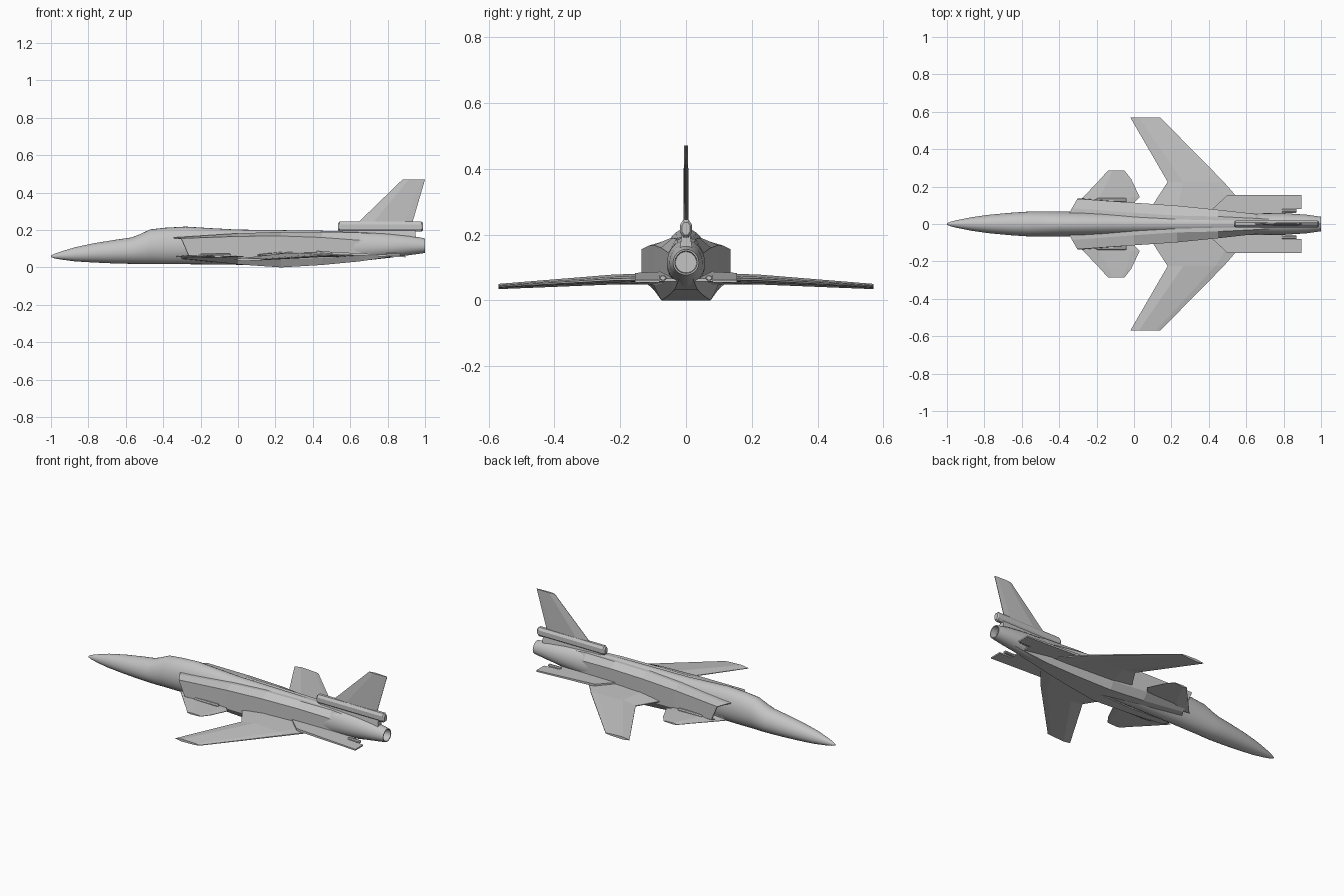
import bpy, bmesh, math
from mathutils import Vector

if "Cube" in bpy.data.objects:
    bpy.data.objects.remove(bpy.data.objects["Cube"])

grey = bpy.data.materials.new("light_grey")
grey.diffuse_color = (0.55, 0.55, 0.55, 1)
grey.use_nodes = True
grey.node_tree.nodes["Principled BSDF"].inputs["Base Color"].default_value = grey.diffuse_color


def loft(name, rings, mirror=False, smooth=False):
    """Skin a list of equal-length rings and cap both ends."""
    bm = bmesh.new()
    vs = [[bm.verts.new(p) for p in ring] for ring in rings]
    n = len(rings[0])
    for a, b in zip(vs, vs[1:]):
        for i in range(n):
            j = (i + 1) % n
            bm.faces.new((a[i], a[j], b[j], b[i]))
    bm.faces.new(vs[0][::-1])
    bm.faces.new(vs[-1])
    bmesh.ops.recalc_face_normals(bm, faces=bm.faces)
    me = bpy.data.meshes.new(name)
    bm.to_mesh(me)
    bm.free()
    me.materials.append(grey)
    ob = bpy.data.objects.new(name, me)
    bpy.context.collection.objects.link(ob)
    if mirror:
        ob.modifiers.new("mirror", 'MIRROR').use_axis = (False, True, False)
    if smooth:
        bpy.ops.object.select_all(action='DESELECT')
        ob.select_set(True)
        bpy.context.view_layer.objects.active = ob
        bpy.ops.object.shade_smooth_by_angle(angle=math.radians(35))
    return ob


def foil(le, te, t):
    """Faceted aerofoil section: pairs of chord position and offset."""
    half = [(0, .08), (.28, .5), (.85, .28), (1, .1)]
    up = [(le + f * (te - le), h * t) for f, h in half]
    return up + [(x, -h) for x, h in reversed(up)]


def surface(name, sections):
    """Mirrored wing-like panel; each section is y, leading x, trailing x, z, thickness."""
    return loft(name, [[(x, y, z + h) for x, h in foil(le, te, t)]
                       for y, le, te, z, t in sections], mirror=True)


# Fuselage with blended canopy and spine: x, half width, bottom, top
stations = [(-1, .004, .055, .063), (-.98, .012, .048, .073), (-.94, .022, .041, .087),
            (-.87, .036, .032, .108), (-.77, .050, .026, .129), (-.66, .060, .021, .147),
            (-.57, .066, .019, .160), (-.53, .067, .018, .175), (-.47, .068, .018, .203),
            (-.39, .068, .017, .212), (-.28, .068, .017, .218), (-.15, .066, .016, .210),
            (0, .063, .014, .202), (.23, .060, .010, .199), (.45, .058, .018, .196),
            (.62, .058, .030, .192), (.8, .058, .050, .182), (.92, .050, .066, .170),
            (1, .039, .077, .155), (1, .034, .082, .150), (.96, .032, .084, .148)]
N = 28
rings = []
for x, w, lo, hi in stations:
    mid = lo + (hi - lo) * .47
    ring = []
    for i in range(N):
        a = 2 * math.pi * i / N
        s = math.sin(a)
        ring.append((x, w * math.cos(a), mid + s * ((hi - mid) if s > 0 else (mid - lo))))
    rings.append(ring)
loft("fuselage", rings, smooth=True)

# Side intakes and belly: x, inner y, top y, top z, outer y, outer top z, outer low z, bottom y, bottom z
ducts = [(-.31, .05, .085, .160, .135, .155, .065, .085, .045),
         (0, .03, .060, .182, .114, .166, .055, .080, .016),
         (.23, 0, .045, .190, .098, .168, .045, .075, 0),
         (.45, 0, .040, .190, .076, .160, .050, .055, .013),
         (.65, 0, .030, .186, .054, .145, .065, .035, .032),
         (.9, 0, .015, .160, .030, .120, .090, .020, .068)]
rings = [[(x, yi, tz), (x, yt, tz), (x, yo, oz), (x, yo, lz), (x, yb, bz), (x, yi, bz)]
         for x, yi, yt, tz, yo, oz, lz, yb, bz in ducts]
rings[0] = [(-.35 + .045 * (y - .05) / .085 + .05 * (.16 - z) / .115, y, z)
            for _, y, z in rings[0]]
# raked lip, then a recessed mouth
c = sum((Vector(p) for p in rings[0]), Vector()) / 6
lip = [c + (Vector(p) - c) * .9 for p in rings[0]]
mouth = [c + (Vector(p) - c) * .82 + Vector((.08, 0, 0)) for p in rings[0]]
loft("intake_duct", [mouth, lip] + rings, mirror=True)

# Forward-swept wings, canards and tail strakes
surface("wing", [(.04, .06, .64, .067, .036), (.225, .18, .48, .063, .030),
                 (.57, -.02, .14, .042, .016)])
surface("canard", [(.08, -.33, -.03, .058, .018), (.145, -.27, .03, .058, .016),
                   (.24, -.18, -.015, .058, .012), (.285, -.14, -.05, .058, .010)])
rings = []
for y, x0, x1 in [(.02, .42, .81), (.08, .42, .81), (.081, .42, .895), (.155, .5, .895)]:
    z0, z1 = [.080 - .022 * (x - .42) / .475 for x in (x0, x1)]
    rings.append([(x0, y, z0 + .007), (x1, y, z1 + .004), (x1, y, z1 - .004), (x0, y, z0 - .007)])
loft("tail_strake", rings, mirror=True)


def pod(name, x0, x1, y, z, w, h, mirror=False):
    """Eight-sided beam along x with tapered ends."""
    k = .45
    shape = [(1, k), (k, 1), (-k, 1), (-1, k), (-1, -k), (-k, -1), (k, -1), (1, -k)]
    d = min(w, h) * .5
    return loft(name, [[(x, y + a * w * s, z + b * h * s) for a, b in shape]
                       for x, s in ((x0, .7), (x0 + d, 1), (x1 - d, 1), (x1, .7))], mirror)


# Fin, its housing and small actuator fairings
loft("tail_fin", [[(x, h, z) for x, h in foil(le, te, t)]
                  for z, le, te, t in [(.17, .57, .912, .016), (.47, .88, 1.0, .013)]])
pod("fin_housing", .535, .99, 0, .218, .018, .027)
loft("fin_pedestal", [[(x, y * w, z) for x, y in ((.56, -1), (.95, -1), (.95, 1), (.56, 1))]
                      for z, w in ((.15, .02), (.205, .012))])
pod("canard_fairing", -.2, -.04, .128, .064, .010, .010, True)
pod("strake_fairing", .79, .87, .07, .068, .010, .008, True)
